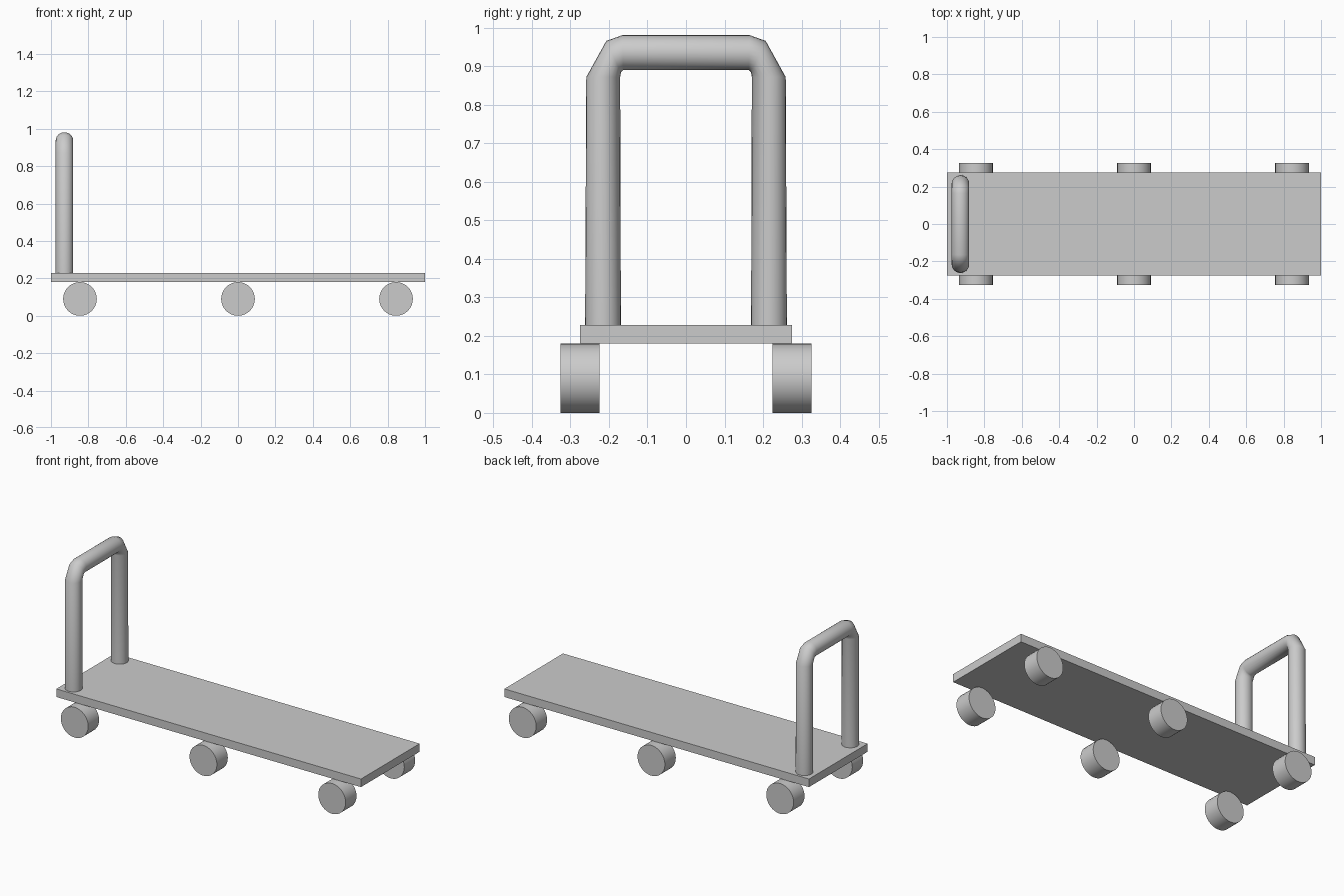
import bpy, bmesh, math

if "Cube" in bpy.data.objects:
    bpy.data.objects.remove(bpy.data.objects["Cube"])

SIDES = 24


def smooth(obj, angle=40):
    bpy.ops.object.select_all(action='DESELECT')
    obj.select_set(True)
    bpy.context.view_layer.objects.active = obj
    bpy.ops.object.shade_smooth_by_angle(angle=math.radians(angle))


# Flat platform
bpy.ops.mesh.primitive_cube_add(size=1, location=(0, 0, 0.204))
deck = bpy.context.object
deck.name = "deck"
deck.scale = (2.0, 0.55, 0.048)
bpy.ops.object.transform_apply(location=False, rotation=False, scale=True)

# Three pairs of wheels
for side, y in (("front", -0.275), ("back", 0.275)):
    for i, x in enumerate((-0.845, 0, 0.845)):
        bpy.ops.mesh.primitive_cylinder_add(
            vertices=32, radius=0.09, depth=0.102,
            location=(x, y, 0.09), rotation=(math.pi / 2, 0, 0))
        wheel = bpy.context.object
        wheel.name = f"wheel_{side}_{i + 1}"
        smooth(wheel)

# Push handle: cross-sections given as inner (y, z), outer (y, z)
half = [((0.169, 0.228), (0.262, 0.228)),
        ((0.171, 0.872), (0.259, 0.872)),
        ((0.169, 0.884), (0.207, 0.966)),
        ((0.163, 0.890), (0.165, 0.981))]
mirrored = [((-a[0], a[1]), (-b[0], b[1])) for a, b in reversed(half)]

bm = bmesh.new()
rings = []
for (iy, iz), (oy, oz) in half + mirrored:
    ring = []
    for k in range(SIDES):
        a = 2 * math.pi * k / SIDES
        t = 0.5 + 0.5 * math.cos(a)
        ring.append(bm.verts.new((-0.928 + 0.047 * math.sin(a),
                                  iy + (oy - iy) * t, iz + (oz - iz) * t)))
    rings.append(ring)
for r1, r2 in zip(rings, rings[1:]):
    for k in range(SIDES):
        n = (k + 1) % SIDES
        bm.faces.new((r1[k], r1[n], r2[n], r2[k]))
bm.faces.new(rings[0])
bm.faces.new(rings[-1])
bmesh.ops.recalc_face_normals(bm, faces=bm.faces)
mesh = bpy.data.meshes.new("push_handle")
bm.to_mesh(mesh)
bm.free()
handle = bpy.data.objects.new("push_handle", mesh)
bpy.context.collection.objects.link(handle)
smooth(handle, 50)
